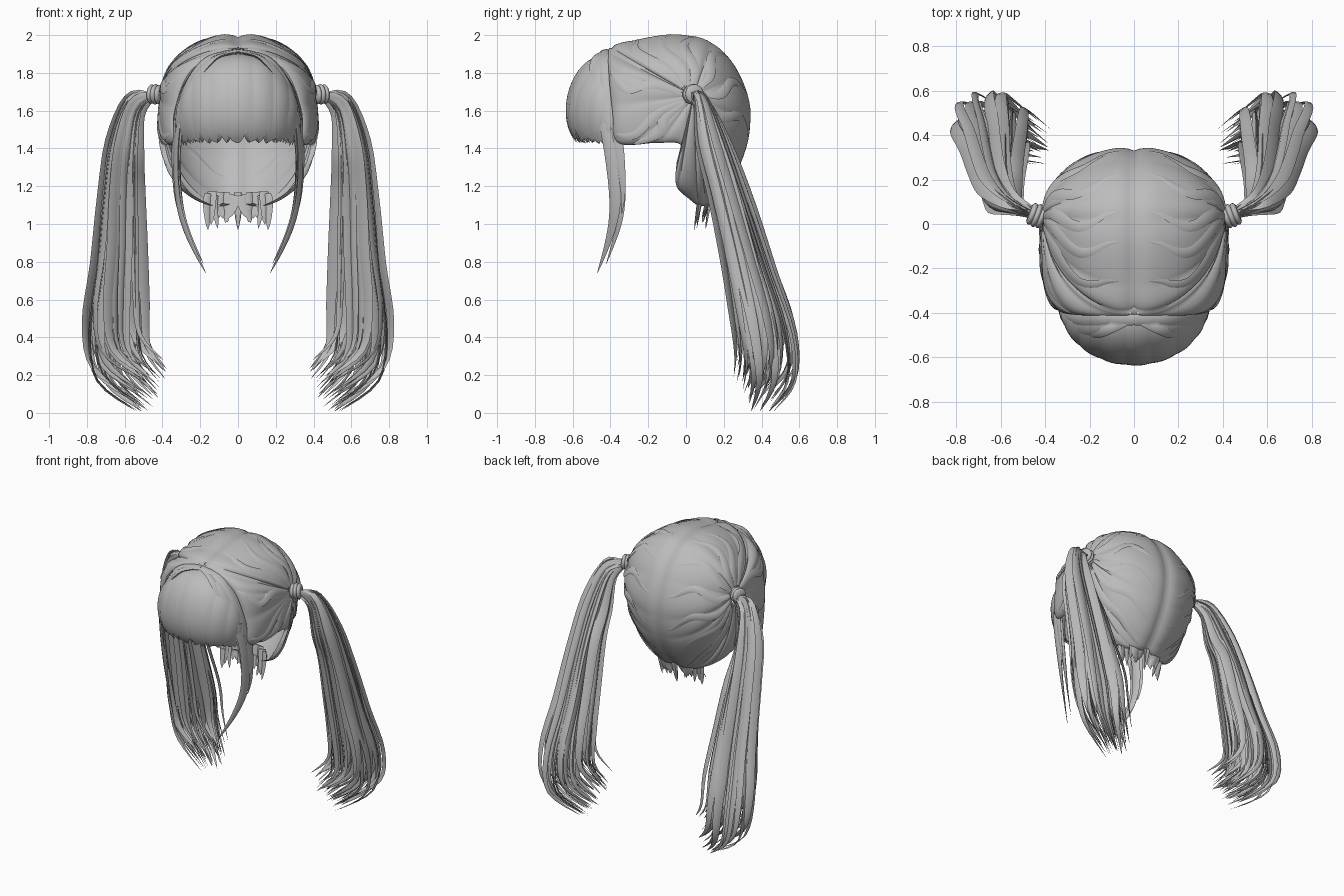
import bpy, bmesh, math, random
from mathutils import Vector

random.seed(4)
if "Cube" in bpy.data.objects:
    bpy.data.objects.remove(bpy.data.objects["Cube"])

hair = bpy.data.materials.new("grey_hair")
hair.use_nodes = True
GREY = (0.5, 0.5, 0.5, 1)
hair.diffuse_color = GREY
hair.node_tree.nodes["Principled BSDF"].inputs["Base Color"].default_value = GREY


def finish(name, bm, mirror=True, angle=50):
    bmesh.ops.recalc_face_normals(bm, faces=bm.faces)
    mesh = bpy.data.meshes.new(name)
    bm.to_mesh(mesh)
    bm.free()
    obj = bpy.data.objects.new(name, mesh)
    bpy.context.collection.objects.link(obj)
    mesh.materials.append(hair)
    bpy.ops.object.select_all(action="DESELECT")
    obj.select_set(True)
    bpy.context.view_layer.objects.active = obj
    bpy.ops.object.shade_smooth_by_angle(angle=math.radians(angle))
    if mirror:
        obj.modifiers.new("Mirror", "MIRROR").use_axis[0] = True


def spline(points, t, closed=False):
    """Catmull-Rom point at t in 0..1."""
    p = [Vector(q) for q in points]
    n = len(p)
    x = t * (n if closed else n - 1)
    i = int(x) if closed else min(int(x), n - 2)
    f = x - i
    pick = (lambda k: p[k % n]) if closed else (lambda k: p[max(0, min(n - 1, k))])
    a, b, c, d = (pick(i + k) for k in (-1, 0, 1, 2))
    return 0.5 * (2 * b + (c - a) * f + (2 * a - 5 * b + 4 * c - d) * f ** 2
                  + (3 * b - a - 3 * c + d) * f ** 3)


def grid(bm, rows, wrap=False):
    """Skin rows of points with quads."""
    verts = [[bm.verts.new(p) for p in row] for row in rows]
    for r, s in zip(verts, verts[1:]):
        n = len(r)
        for j in range(n if wrap else n - 1):
            k = (j + 1) % n
            bm.faces.new((r[j], r[k], s[k], s[j]))
    return verts


def lock(bm, points, width, thick, normal, root=0.4, steps=18):
    """Flattened strand that tapers to a point."""
    rows = []
    for i in range(steps + 1):
        t = i / steps
        p = spline(points, t)
        tangent = spline(points, min(1, t + 0.02)) - spline(points, max(0, t - 0.02))
        side = tangent.cross(Vector(normal)).normalized()
        up = side.cross(tangent).normalized()
        size = (root + (1 - root) * min(1, t / 0.3)) * max(0.02, 1 - t ** 4)
        rows.append([p + side * math.cos(a) * width * size + up * math.sin(a) * thick * size
                     for a in (k * math.pi / 3 for k in range(6))])
    verts = grid(bm, rows, wrap=True)
    bm.faces.new(verts[0])
    bm.faces.new(verts[-1])


# Scalp: gathered wedges sweeping from the tie to the parting and hairline
EDGE = [(0, -.40, 1.94), (0, -.25, 1.985), (0, -.05, 2.01), (0, .13, 1.97), (0, .27, 1.83),
        (0, .345, 1.62), (0, .325, 1.40), (0, .24, 1.22), (0, .14, 1.10), (.1, .08, 1.09),
        (.2, .02, 1.13), (.29, -.05, 1.2), (.36, -.05, 1.32), (.385, -.03, 1.42),
        (.38, -.15, 1.43), (.34, -.36, 1.43), (.335, -.39, 1.6), (.24, -.41, 1.82)]
TIE = Vector((.41, .04, 1.68))
CENTRE = Vector((0, -.05, 1.55))
AROUND, DEEP = 200, 24


def scalp_point(u, s):
    end = spline(EDGE, u % 1, closed=True)
    end.x = max(0, end.x)
    p = TIE + (end - TIE) * math.sin(s * math.pi / 2)
    p.x = end.x + (TIE.x - end.x) * math.cos(s * math.pi / 2)
    p.x += 0.06 * end.x * math.sin(math.pi * s)
    return p


bm = bmesh.new()
rows = []
for i in range(DEEP + 1):
    s = max(0.06, i / DEEP)
    row = []
    for j in range(AROUND):
        u = j / AROUND
        # rounded lobes between strands, and a dip along the parting
        lobe = abs(math.sin(math.pi * (u * 17 + 0.25 * math.sin(u * 40)))) ** 0.6
        scale = 1 - 0.024 * (1 - lobe) * math.sin(math.pi * s ** 0.8)
        scale -= 0.045 * max(0, (s - 0.86) / 0.14) ** 2 * (u < 0.5)
        row.append(CENTRE + (scalp_point(u, s) - CENTRE) * scale)
    rows.append(row)
grid(bm, rows, wrap=True)
finish("scalp_hair", bm)

# Thin raised strands lying on the scalp
bm = bmesh.new()
for u in (0.04, 0.09, 0.13, 0.19, 0.25, 0.31, 0.37, 0.43, 0.80, 0.84, 0.93):
    path = [scalp_point(u + 0.012 * math.sin(k), 0.1 + 0.1 * k) for k in range(9)]
    lock(bm, path, 0.028, 0.006, path[4] - CENTRE, 0.5)
finish("scalp_strands", bm)


# Fringe: domed shell with a ragged lower edge
def fringe_point(a, t):
    c, x = math.cos(a), math.sin(a)
    b = [Vector((.30 * x, -.38 - .02 * c, 1.60 + .30 * c)),
         Vector((.34 * x, -.38 - .24 * c, 1.60 + .31 * c)),
         Vector((.35 * x, -.38 - .33 * c, 1.53 + .02 * c)),
         Vector((.29 * x, -.37 - .20 * c, 1.42))]
    m = 1 - t
    return b[0] * m ** 3 + b[1] * 3 * m * m * t + b[2] * 3 * m * t * t + b[3] * t ** 3


COLUMNS = 160
bm = bmesh.new()
rows = []
for i in range(19):
    row = []
    for j in range(COLUMNS + 1):
        a = math.pi * (j / COLUMNS - 0.5)
        tooth = (abs(j - COLUMNS / 2) / 9.3) % 1
        notch = 0.02 + (0.12 + 0.06 * math.sin(j * 0.31)) * tooth ** 1.5
        t = i / 18 * (1 - notch)
        groove = 0.004 * (1 - abs(math.sin(j * 0.17))) * math.sin(math.pi * t)
        p = fringe_point(a, t)
        row.append(p - (p - Vector((0, -.3, 1.6))).normalized() * groove)
    rows.append(row)
grid(bm, rows)
finish("fringe", bm, mirror=False)

# Loose locks along the underside of the fringe, swept outwards
bm = bmesh.new()
for k in range(8):
    a = 0.05 + k * 0.17
    path = [fringe_point(a + 0.16 * t * t, t) + Vector((0, .012, 0)) for t in (.5, .65, .8, .9, 1)]
    path[-1].z -= random.uniform(-.015, .01)
    lock(bm, path, 0.03, 0.006, (math.sin(a), -math.cos(a), 0), 0.6, 10)
finish("fringe_locks", bm)

# Long side locks falling from the parting past the face
SIDE = [(.0, -.42, 1.91), (.15, -.46, 1.87), (.27, -.455, 1.7), (.325, -.405, 1.45),
        (.32, -.375, 1.15), (.27, -.40, .95), (.17, -.47, .74)]
bm = bmesh.new()
for dx, dy, reach, width in ((0, 0, 1, .042), (-.012, .03, .95, .036), (.012, .04, .74, .04),
                             (-.02, -.02, .62, .03), (.015, .03, .56, .035)):
    path = [spline(SIDE, reach * k / 9) + Vector((dx, dy, 0)) * min(1, k / 3) for k in range(10)]
    lock(bm, path, width, 0.012, (1, -.35, .5), 0.5, 26)
finish("side_locks", bm)

# Broad bands framing the fringe from the parting down to the temples
BAND = [(-.01, 0, 1.925), (.10, 0, 1.905), (.20, 0, 1.84), (.29, 0, 1.71), (.335, 0, 1.55), (.33, 0, 1.41)]
bm = bmesh.new()
for y, inset in ((-.385, 0), (-.43, .008)):
    path = [(x * (1 - inset * 3), y + 0.03 * k / 5, z - inset) for k, (x, _, z) in enumerate(BAND)]
    lock(bm, path, 0.036, 0.012, (1, -.1, .75), 0.7, 22)
finish("framing_bands", bm)

# Short wisps at the nape
bm = bmesh.new()
for k in range(9):
    x = 0.005 + 0.02 * k
    y = 0.12 - 1.8 * x * x + random.uniform(-.02, .01)
    tip = random.uniform(.95, 1.04)
    path = [(x * .95, y + .01, 1.2 - random.uniform(0, .06)), (x, y, 1.1),
            (x + random.uniform(-.02, .03), y - .02, tip)]
    lock(bm, path, random.uniform(.018, .03), 0.006, (random.uniform(-.5, .5), 1, 0), 0.8, 8)
finish("nape_wisps", bm)

# Hair ties: three stacked rounded bands
bm = bmesh.new()
axis = Vector((.9, .35, .05)).normalized()
across = axis.cross(Vector((0, 0, 1))).normalized()
over = across.cross(axis)
rows = []
for i in range(19):
    t = i / 18
    radius = 0.04 + 0.008 * abs(math.sin(3 * math.pi * t)) + 0.007 * math.sin(math.pi * t)
    mid = Vector((.405, .025, 1.685)) + axis * 0.07 * t
    rows.append([mid + (across * math.cos(a) + over * math.sin(a)) * radius
                 for a in (2 * math.pi * k / 20 for k in range(20))])
ends = grid(bm, rows, wrap=True)
bm.faces.new(ends[0])
bm.faces.new(ends[-1])
finish("hair_tie", bm)

# Ponytails: path points with the bundle's spread at each, tips curling inwards
TAIL = [((.455, .045, 1.685), .02), ((.55, .09, 1.62), .04), ((.60, .15, 1.4), .085),
        ((.62, .24, 1.1), .115), ((.63, .33, .75), .145), ((.645, .41, .42), .18),
        ((.62, .43, .17), .165), ((.47, .37, .01), .10)]
bm = bmesh.new()
COUNT = 56
for k in range(COUNT):
    r = math.sqrt((k + 0.5) / COUNT)
    a = k * 2.39996
    ox, oy = r * math.cos(a), r * math.sin(a)
    reach = min(1, 0.93 + 0.05 * ox + 0.04 * oy + random.uniform(-.05, .04))
    sway = Vector((random.uniform(-.03, .02), random.uniform(-.03, .02), 0))
    path = []
    for i, (p, spread) in enumerate(TAIL):
        z = 1.685 - (1.685 - p[2]) * (reach if i > 2 else 1)
        if i in (1, 2):
            z += 0.05 * ox
        path.append(Vector((p[0] + ox * spread, p[1] + oy * spread, z)) + sway * i / 6)
    twist = a + random.uniform(-.9, .9)
    lock(bm, path, random.uniform(.02, .042), 0.008, (math.cos(twist), math.sin(twist), .1), 0.4, 28)
finish("ponytail", bm)
